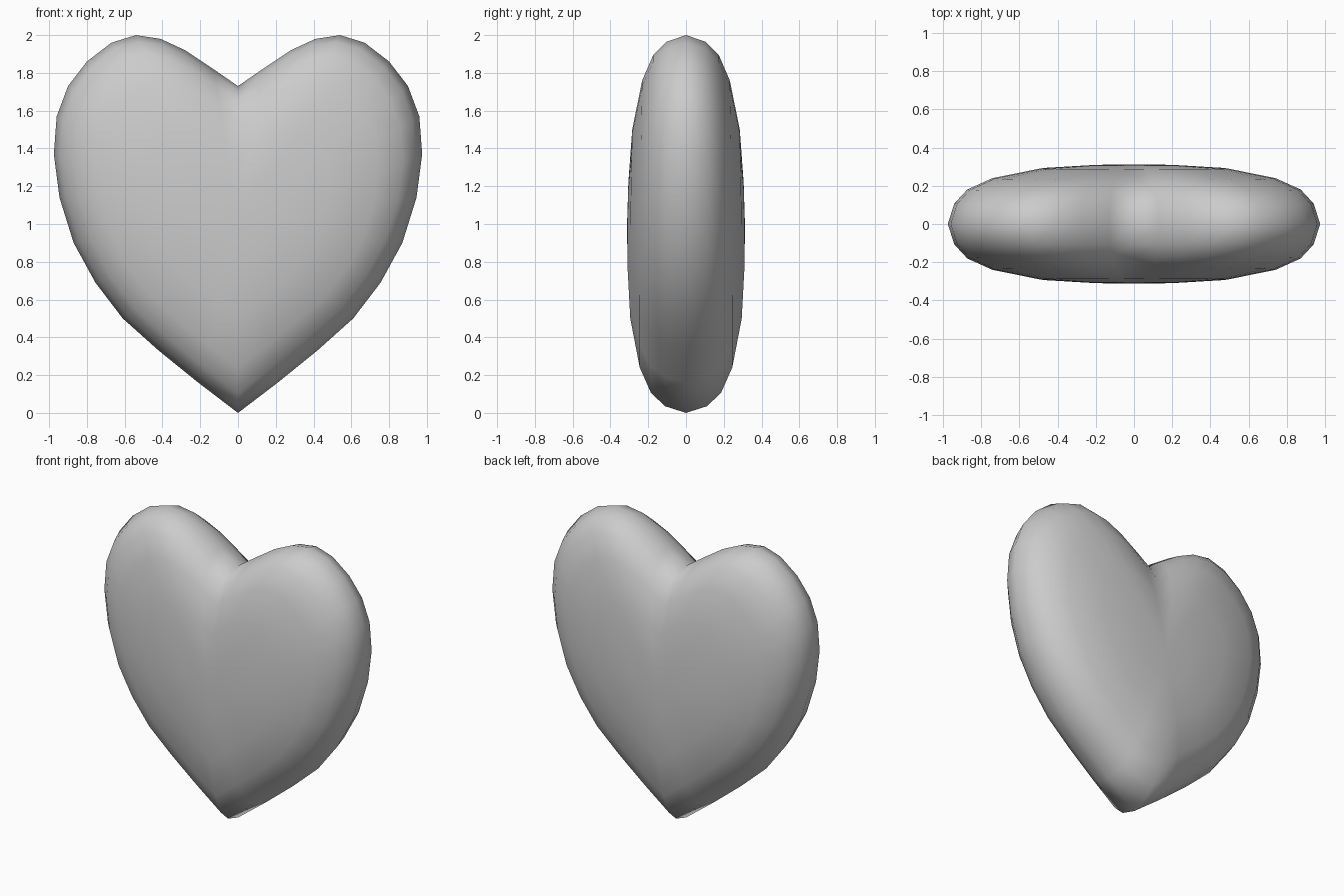
import bpy
import bmesh

if "Cube" in bpy.data.objects:
    bpy.data.objects.remove(bpy.data.objects["Cube"], do_unlink=True)

# Material
grey = bpy.data.materials.new("light grey")
grey.use_nodes = True
colour = (0.6, 0.6, 0.6, 1)
grey.diffuse_color = colour
grey.node_tree.nodes["Principled BSDF"].inputs["Base Color"].default_value = colour

# Half outline from notch to tip, mirrored into a closed loop
half = [(0, 1.73), (.13, 1.82), (.28, 1.92), (.41, 1.98), (.54, 2), (.67, 1.96),
        (.8, 1.86), (.9, 1.73), (.96, 1.57), (.975, 1.37), (.945, 1.14),
        (.87, .9), (.755, .69), (.61, .5), (.42, .33), (.21, .16), (0, 0)]
outline = half + [(-x, z) for x, z in half[-2:0:-1]]

# Shrinking rings: outline scale and depth
rings = [(.965, .11), (.895, .185), (.76, .245), (.5, .295), (.22, .31)]
levels = [(s, -y) for s, y in reversed(rings)] + [(1, 0)] + rings
centre_z = 1.0

bm = bmesh.new()
loops = []
for scale, depth in levels:
    loop = []
    for x, z in outline:
        rise = (z - centre_z) * scale
        thin = 1 - 0.07 * max(0, rise)
        loop.append(bm.verts.new((x * scale, depth * thin, centre_z + rise)))
    loops.append(loop)

# Skin the rings and close both faces with a fan
count = len(outline)
for a, b in zip(loops, loops[1:]):
    for i in range(count):
        j = (i + 1) % count
        bm.faces.new((a[i], a[j], b[j], b[i]))
for loop, y in ((loops[0], -.312), (loops[-1], .312)):
    pole = bm.verts.new((0, y, centre_z))
    for i in range(count):
        bm.faces.new((loop[i], loop[(i + 1) % count], pole))
bmesh.ops.recalc_face_normals(bm, faces=bm.faces)
for face in bm.faces:
    face.smooth = True

mesh = bpy.data.meshes.new("heart")
bm.to_mesh(mesh)
bm.free()
mesh.materials.append(grey)
heart = bpy.data.objects.new("heart", mesh)
bpy.context.collection.objects.link(heart)
